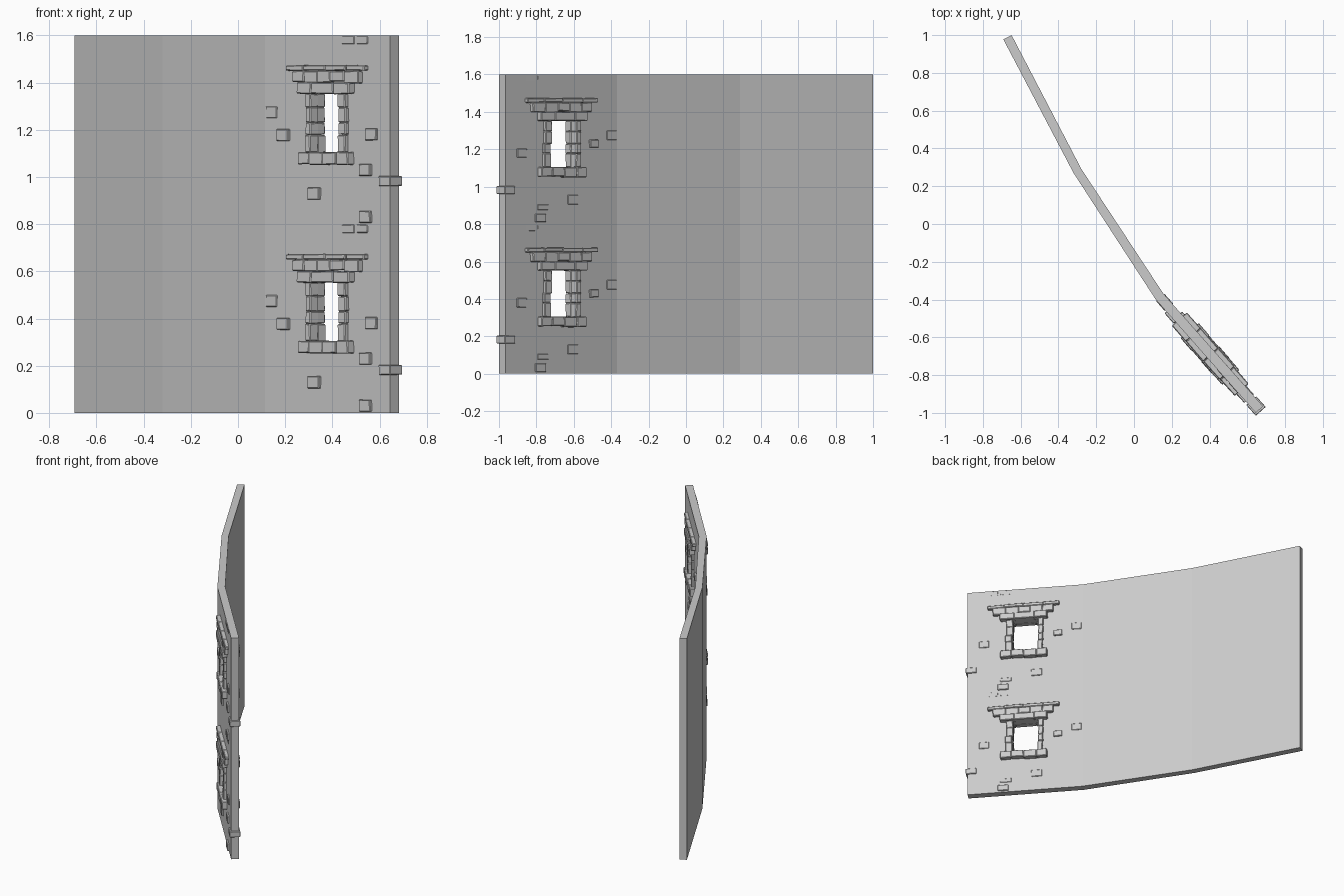
import bpy, bmesh, random
from mathutils import Vector, Matrix

if "Cube" in bpy.data.objects:
    bpy.data.objects.remove(bpy.data.objects["Cube"])

random.seed(4)
H, STOREY, T = 1.6, 0.8, 0.026          # height, storey height, half wall thickness

# local frame of the windowed bay: u along the wall, v towards the back, z up
O = Vector((0.135, -0.385, 0))
U = Vector((0.662, -0.7495, 0)).normalized()
V = Vector((-U.y, U.x, 0))
M = Matrix(((U.x, V.x, 0, O.x), (U.y, V.y, 0, O.y), (0, 0, 1, 0), (0, 0, 0, 1)))


def finish(bm, name):
    bmesh.ops.recalc_face_normals(bm, faces=bm.faces[:])
    me = bpy.data.meshes.new(name)
    bm.to_mesh(me)
    bm.free()
    ob = bpy.data.objects.new(name, me)
    bpy.context.collection.objects.link(ob)
    return ob


def block(bm, u0, u1, v0, v1, z0, z1, bevel=0.004, jit=0.002):
    """One roughly cut, bevelled stone in bay coordinates."""
    tmp = bmesh.new()
    bmesh.ops.create_cube(tmp, size=1)
    for p in tmp.verts:
        c = p.co
        c.x = u0 + (c.x + .5) * (u1 - u0) + random.uniform(-jit, jit)
        c.y = v0 + (c.y + .5) * (v1 - v0) + random.uniform(-jit, jit) * .5
        c.z = z0 + (c.z + .5) * (z1 - z0) + random.uniform(-jit, jit)
    if bevel:
        bmesh.ops.bevel(tmp, geom=tmp.edges[:], offset=bevel, segments=1,
                        affect='EDGES', profile=.5)
    tmp.transform(M)
    me = bpy.data.meshes.new("tmp")
    tmp.to_mesh(me)
    tmp.free()
    bm.from_mesh(me)
    bpy.data.meshes.remove(me)


def course(bm, cuts, v, z0, z1, sag=0.0):
    """Row of stones split at the given u positions, standing proud by v."""
    for a, b in zip(cuts, cuts[1:]):
        w = v + random.uniform(-.003, .002)
        for lo, hi in ((-w, -T + .01), (T - .01, w)):
            block(bm, a, b, lo, hi, z0 - random.uniform(0, sag), z1)


# bent wall slab
front = [(-.692, .978), (-.32, .27), (.115, -.40), (.645, -1.0)]
back = [(.683, -.965), (.155, -.368), (-.278, .29), (-.648, 1.0)]
bm = bmesh.new()
low = [bm.verts.new((x, y, 0)) for x, y in front + back]
top = [bm.verts.new((x, y, H)) for x, y in front + back]
for i in range(8):
    j = (i + 1) % 8
    bm.faces.new((low[i], low[j], top[j], top[i]))
for i in range(3):
    for ring in (low, top):
        bm.faces.new((ring[i], ring[i + 1], ring[6 - i], ring[7 - i]))
wall = finish(bm, "wall")

# window openings
bm = bmesh.new()
for s in range(2):
    z = s * STOREY
    block(bm, .30, .49, -.2, .2, z + .30, z + .556, 0, 0)
cutter = finish(bm, "opening_cutter")
cutter.hide_render = True
mod = wall.modifiers.new("openings", 'BOOLEAN')
mod.operation, mod.object, mod.solver = 'DIFFERENCE', cutter, 'EXACT'
dg = bpy.context.evaluated_depsgraph_get()
cut_mesh = bpy.data.meshes.new_from_object(wall.evaluated_get(dg))
wall.modifiers.clear()
wall.data = cut_mesh
bpy.data.objects.remove(cutter)

# loose stones: u centre, z centre, width, height, proud front, proud back
loose = [(.12, .377, .072, .05, .012, -.004), (.04, .475, .07, .05, .003, .004),
         (.683, .38, .07, .05, .01, .006), (.645, .23, .072, .05, .011, -.004),
         (.645, .03, .072, .05, .011, -.004), (.317, .13, .075, .05, .011, .006),
         (.17, .43, .06, .042, -.004, .012), (.55, .032, .075, .045, -.004, .01),
         (.53, .09, .08, .03, -.004, .003), (.53, .78, .08, .036, .002, .001),
         (.62, .78, .07, .036, .002, .001), (.772, .182, .075, .042, .009, .009)]

for s in range(2):
    z = s * STOREY
    tag = ("lower", "upper")[s]
    random.seed(4)

    # sill
    bm = bmesh.new()
    course(bm, [.243, .315, .405, .49, .566], .06, z + .255, z + .305, .006)
    block(bm, .29, .50, -.05, .05, z + .262, z + .304)
    finish(bm, tag + "_window_sill")

    # jambs, a front and a back stone in every row
    bm = bmesh.new()
    rows = [.303, .378, .43, .495, .553]
    for a, b in zip(rows, rows[1:]):
        for u0, u1 in ((.275, .308), (.483, .53)):
            for v0, v1 in ((-.045, .002), (-.002, .045)):
                d = random.uniform(-.004, .004)
                block(bm, u0 + d, u1 + d, v0, v1, z + a, z + b)
    finish(bm, tag + "_window_jambs")

    # lintel beam
    bm = bmesh.new()
    course(bm, [.24, .33, .47, .57], .062, z + .552, z + .60)
    block(bm, .28, .51, -.05, .05, z + .552, z + .598)
    finish(bm, tag + "_window_lintel")

    # corbel course and cornice slabs
    bm = bmesh.new()
    course(bm, [.20, .275, .36, .44, .53, .62], .052, z + .604, z + .65, .008)
    finish(bm, tag + "_corbel_course")
    bm = bmesh.new()
    course(bm, [.158, .27, .41, .54, .657], .052, z + .65, z + .673)
    finish(bm, tag + "_cornice")

    # scattered wall stones
    bm = bmesh.new()
    for u, c, w, h, pf, pb in loose:
        block(bm, u - w / 2, u + w / 2, -T - pf, T + pb,
              z + c - h / 2, z + c + h / 2, .003, .001)
    finish(bm, tag + "_loose_stones")
